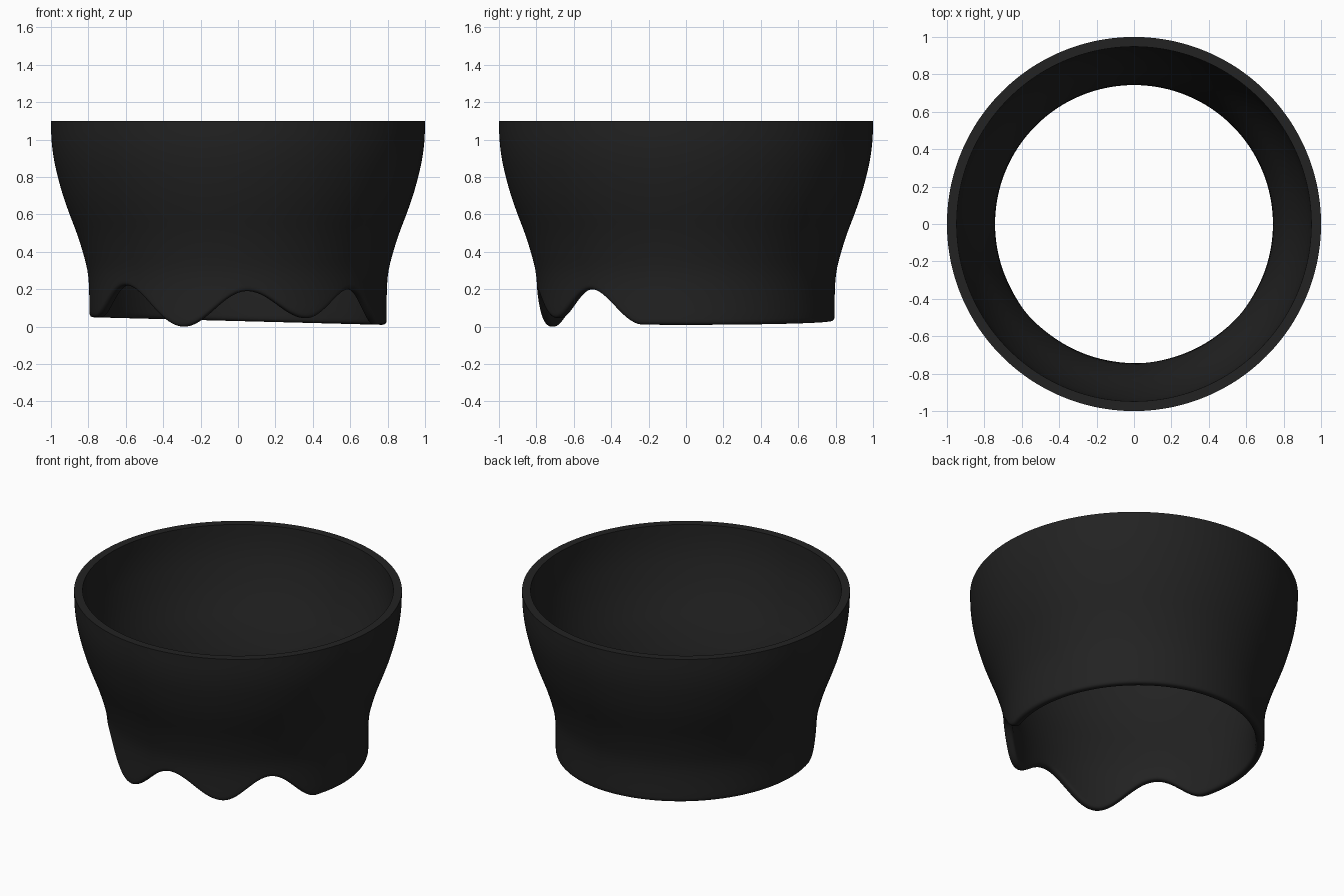
import bpy, bmesh, math

cube = bpy.data.objects.get("Cube")
if cube:
    bpy.data.objects.remove(cube, do_unlink=True)

black = bpy.data.materials.new("soft black")
black.use_nodes = True
COLOUR = (0.016, 0.016, 0.016, 1)
black.diffuse_color = COLOUR
black.node_tree.nodes["Principled BSDF"].inputs["Base Color"].default_value = COLOUR

SEGMENTS = 240
HEIGHT, WALL, FILLET = 1.1, 0.052, 0.03
# Crests and troughs of the wavy front edge: degrees from the front, height
WAVE = [(-74, 0.05), (-49.5, 0.22), (-22, 0.0), (3.6, 0.19),
        (28, 0.045), (49.5, 0.2), (73, 0.01)]
# Outer wall: height, radius
WALL_CURVE = [(0.0, 0.795), (0.2, 0.796), (0.3, 0.805), (0.4, 0.83), (0.5, 0.862),
              (0.6, 0.9), (0.7, 0.935), (0.8, 0.963), (0.9, 0.985), (1.0, 0.997), (1.1, 1.0)]


def edge_height(deg):
    """Bottom edge: smooth waves at the front, a slightly tilted cut elsewhere."""
    for (a, za), (b, zb) in zip(WAVE, WAVE[1:]):
        if a <= deg <= b:
            t = (1 - math.cos(math.pi * (deg - a) / (b - a))) / 2
            return za + (zb - za) * t
    return 0.03 - 0.02 * math.sin(math.radians(deg))


def radius(z):
    """Outer radius at a height, by smooth cubic interpolation."""
    n = len(WALL_CURVE) - 1
    z = max(0.0, min(z, HEIGHT))
    i = next(k for k in range(n) if z <= WALL_CURVE[k + 1][0])

    def slope(k):
        lo, hi = WALL_CURVE[max(k - 1, 0)], WALL_CURVE[min(k + 1, n)]
        return (hi[1] - lo[1]) / (hi[0] - lo[0])

    (z0, r0), (z1, r1) = WALL_CURVE[i], WALL_CURVE[i + 1]
    h = z1 - z0
    t = (z - z0) / h
    return (r0 * (1 + 2 * t) * (1 - t) ** 2 + r1 * t * t * (3 - 2 * t)
            + h * t * (1 - t) * (slope(i) * (1 - t) - slope(i + 1) * t))


def section(low):
    """Closed wall section from outer rim, round the bottom edge, to inner rim."""
    rows = 28
    start = low + FILLET
    heights = [HEIGHT + (start - HEIGHT) * k / rows for k in range(rows + 1)]
    pts = [(radius(z), z) for z in heights]
    mid, half = radius(start) - WALL / 2, WALL / 2
    for k in range(1, 10):
        a = math.pi * k / 10
        # squared-off rounding of the bottom lip
        c, s = math.cos(a), math.sin(a)
        pts.append((mid + half * math.copysign(abs(c) ** 0.75, c), start - FILLET * s ** 0.75))
    return pts + [(radius(z) - WALL, z) for z in reversed(heights)]


# Cup wall
bm = bmesh.new()
rings = []
for s in range(SEGMENTS):
    deg = -180 + 360 * s / SEGMENTS
    a = math.radians(deg)
    rings.append([bm.verts.new((r * math.sin(a), -r * math.cos(a), z))
                  for r, z in section(edge_height(deg))])
for s, ring in enumerate(rings):
    nxt = rings[(s + 1) % SEGMENTS]
    for k in range(len(ring)):
        j = (k + 1) % len(ring)
        bm.faces.new((ring[k], ring[j], nxt[j], nxt[k]))
bmesh.ops.recalc_face_normals(bm, faces=bm.faces)
mesh = bpy.data.meshes.new("cup_wall")
bm.to_mesh(mesh)
bm.free()
mesh.materials.append(black)
cup = bpy.data.objects.new("cup_wall", mesh)
bpy.context.collection.objects.link(cup)

# Smooth wall with a crisp top rim
bpy.ops.object.select_all(action="DESELECT")
cup.select_set(True)
bpy.context.view_layer.objects.active = cup
bpy.ops.object.shade_smooth_by_angle(angle=math.radians(40))
